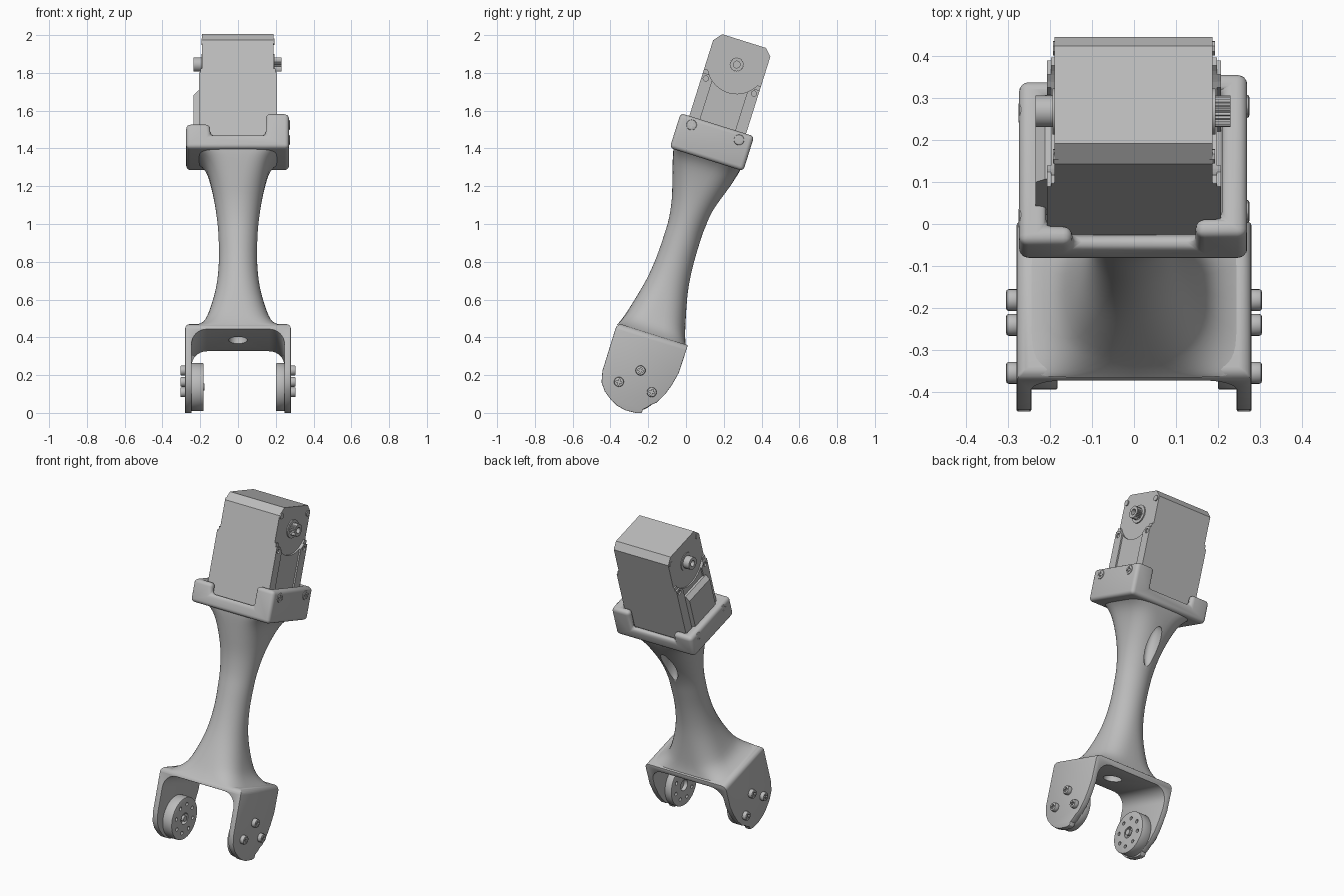
import bpy, bmesh, math
from math import cos, sin, pi
from mathutils import Matrix

if "Cube" in bpy.data.objects:
    bpy.data.objects.remove(bpy.data.objects["Cube"])

GREY = (0.5, 0.5, 0.5, 1)
mat = bpy.data.materials.new("light grey")
mat.use_nodes = True
mat.diffuse_color = GREY
mat.node_tree.nodes["Principled BSDF"].inputs["Base Color"].default_value = GREY

TILT = math.radians(-17.46)   # everything is built upright, then leaned back
MID = -0.297                  # depth of the arm's centre line
SHAFT_W, PIVOT_W = 1.84, 0.05


def finish(name, bm):
    bmesh.ops.recalc_face_normals(bm, faces=bm.faces)
    mesh = bpy.data.meshes.new(name)
    bm.to_mesh(mesh)
    bm.free()
    mesh.materials.append(mat)
    ob = bpy.data.objects.new(name, mesh)
    bpy.context.collection.objects.link(ob)
    ob.rotation_euler.x = TILT
    return ob


def prism(name, pts, a, b, along="x"):
    """Extrude an outline from a to b along x (points y, z) or y (points x, z)."""
    bm = bmesh.new()
    place = (lambda p, t: (t, p[0], p[1])) if along == "x" else (lambda p, t: (p[0], t, p[1]))
    face = bm.faces.new([bm.verts.new(place(p, a)) for p in pts])
    new = bmesh.ops.extrude_face_region(bm, geom=[face])["geom"]
    shift = (b - a, 0, 0) if along == "x" else (0, b - a, 0)
    bmesh.ops.translate(bm, vec=shift, verts=[v for v in new if isinstance(v, bmesh.types.BMVert)])
    return finish(name, bm)


def rect(a, b, c, d):
    return [(a, c), (b, c), (b, d), (a, d)]


def arc(cy, cz, r, a, b, n):
    return [(cy + r * cos(math.radians(a + (b - a) * i / n)),
             cz + r * sin(math.radians(a + (b - a) * i / n))) for i in range(n + 1)]


def disc(name, y, z, r, a, b, n=32):
    return prism(name, arc(y, z, r, 0, 360 - 360 / n, n - 1), a, b)


def ball(name, loc, size):
    bm = bmesh.new()
    bmesh.ops.create_uvsphere(bm, u_segments=32, v_segments=20, radius=1,
                              matrix=Matrix.Translation(loc) @ Matrix.Diagonal((*size, 1)))
    return finish(name, bm)


def bake(ob):
    bpy.context.view_layer.update()
    mesh = bpy.data.meshes.new_from_object(ob.evaluated_get(bpy.context.evaluated_depsgraph_get()))
    ob.modifiers.clear()
    ob.data = mesh


def boolean(ob, tools, op="DIFFERENCE"):
    for t in tools:
        m = ob.modifiers.new("cut", "BOOLEAN")
        m.operation, m.object, m.solver = op, t, "EXACT"
        bake(ob)
        bpy.data.objects.remove(t)
    return ob


def bevel(ob, width, segments=3, angle=40):
    m = ob.modifiers.new("round", "BEVEL")
    m.width, m.segments, m.angle_limit = width, segments, math.radians(angle)
    m.limit_method = "ANGLE"
    bake(ob)
    return ob


def smooth(ob, angle=35):
    bpy.ops.object.select_all(action="DESELECT")
    ob.select_set(True)
    bpy.context.view_layer.objects.active = ob
    bpy.ops.object.shade_smooth_by_angle(angle=math.radians(angle))
    return ob


# Fork: a thin rounded arch trimmed to the side outline of its cheeks
arch = ([(-0.28, -0.12)] + arc(-0.25, 0.315, 0.03, 180, 90, 5) + arc(0.25, 0.315, 0.03, 90, 0, 5)
        + [(0.28, -0.12), (0.245, -0.12)] + arc(0.165, 0.23, 0.08, 0, 90, 8)
        + arc(-0.165, 0.23, 0.08, 90, 180, 8) + [(-0.245, -0.12)])
fork = prism("fork", arch, -0.6, 0, "y")
cheek = (arc(-0.46, 0.316, 0.03, 90, 180, 4)
         + [(-0.489, 0.08), (-0.475, 0.02), (-0.445, -0.02), (-0.40, -0.053), (-0.36, -0.073),
            (-0.31, -0.083), (-0.25, -0.08), (-0.225, -0.072), (-0.222, -0.05), (-0.205, -0.035),
            (-0.19, -0.015), (-0.165, 0.005), (-0.135, 0.06), (-0.115, 0.12), (-0.10, 0.19), (-0.098, 0.346)])
boolean(fork, [prism("cheek_outline", cheek, -0.4, 0.4)], "INTERSECT")
bevel(fork, 0.007, 2, 50)
boolean(fork, [ball("cable_hole_low", (0, MID, 0.32), (0.05, 0.06, 0.08))])
smooth(fork)

# Neck: lofted superellipses, waisted in the middle and flared at both ends
stations = [(0.335, 0.268, 0.192, 8), (0.35, 0.235, 0.185, 5), (0.38, 0.195, 0.173, 3.6),
            (0.43, 0.165, 0.158, 2.8), (0.54, 0.13, 0.13, 2.3), (0.64, 0.11, 0.11, 2.1),
            (0.75, 0.101, 0.099, 2), (0.86, 0.102, 0.096, 2), (0.955, 0.108, 0.098, 2),
            (1.06, 0.122, 0.115, 2.1), (1.165, 0.143, 0.145, 2.4), (1.25, 0.167, 0.17, 3),
            (1.3, 0.195, 0.183, 4), (1.34, 0.235, 0.19, 6)]


def catmull(p0, p1, p2, p3, t):
    return [0.5 * (2 * b + (c - a) * t + (2 * a - 5 * b + 4 * c - d) * t * t
                   + (3 * b - a - 3 * c + d) * t ** 3) for a, b, c, d in zip(p0, p1, p2, p3)]


bm = bmesh.new()
rings, N, last = [], 48, len(stations) - 1
for i in range(last):
    quad = [stations[min(max(i + k, 0), last)] for k in (-1, 0, 1, 2)]
    for step in range(3 if i < last - 1 else 4):
        w, hx, hv, n = catmull(*quad, step / 3)
        ring = []
        for k in range(N):
            c, s = cos(2 * pi * k / N), sin(2 * pi * k / N)
            ring.append(bm.verts.new((hx * math.copysign(abs(c) ** (2 / n), c),
                                      MID + hv * math.copysign(abs(s) ** (2 / n), s), w)))
        rings.append(ring)
for lo, hi in zip(rings, rings[1:]):
    for k in range(N):
        bm.faces.new((lo[k], lo[(k + 1) % N], hi[(k + 1) % N], hi[k]))
bm.faces.new(rings[0])
bm.faces.new(rings[-1])
neck = finish("neck", bm)
boolean(neck, [ball("cable_dent", (0, -0.165, 1.09), (0.04, 0.065, 0.13)),
               ball("cable_hole_neck", (0, MID, 0.32), (0.05, 0.06, 0.08))])
smooth(neck, 50)

# Cup holding the motor: taller right-hand wall, low lips front and back
cup = prism("motor_cup", rect(-0.503, -0.095, 1.312, 1.505), -0.274, 0.27)
boolean(cup, [prism("cavity", rect(-0.456, -0.139, 1.36, 1.7), -0.21, 0.21),
              prism("lip_gap", rect(-0.6, 0, 1.386, 1.7), -0.147, 0.147),
              prism("low_side", rect(-0.6, 0, 1.447, 1.7), -0.4, 0)])
bevel(cup, 0.024, 4)
smooth(cup)


# Cross-head screws, pressed along x
def screw(name, y, z, r, side, x0, x1):
    head = bevel(disc(name, y, z, r, side * x0, side * x1, 24), 0.006, 2)
    d, t = r * 0.6, r * 0.16
    slots = [prism("slot", rect(y - a, y + a, z - b, z + b), side * (x1 - 0.01), side * (x1 + 0.02))
             for a, b in ((d, t), (t, d))]
    smooth(boolean(head, slots))


for side, word in ((1, "left"), (-1, "right")):
    for k, (dy, dz) in enumerate(((-0.091, 0), (0, 0.092), (0.091, 0))):
        screw(f"{word}_fork_screw_{k + 1}", MID + dy, PIVOT_W + dz, 0.026, side, 0.27, 0.305)
    for k, y in enumerate((-0.429, -0.166)):
        z = 1.463 if side > 0 else 1.41
        screw(f"{word}_cup_screw_{k + 1}", y, z, 0.028, side, 0.25, 0.275)

    # Drive horn inside each cheek, with a hub bore and a ring of holes
    inner = 0.2 if side > 0 else 0.182
    horn = bevel(disc(f"{word}_horn", MID, PIVOT_W, 0.127, side * inner, side * 0.247, 48), 0.005, 2)
    face = (side * (inner - 0.02), side * (inner + 0.025))
    tools = [disc("bore", MID, PIVOT_W, 0.034, *face)]
    for y, z in arc(MID, PIVOT_W, 0.085, 0, 315, 7):
        tools.append(disc("hole", y, z, 0.011, *face, 12))
    smooth(boolean(horn, tools))
    if side < 0:
        smooth(disc("horn_hub", MID, PIVOT_W, 0.018, -inner + 0.005, -0.24, 16))

# Motor case with chamfered top edges
case = [(-0.455, 1.36), (-0.14, 1.36), (-0.14, 1.933), (-0.175, 1.97), (-0.418, 1.97), (-0.455, 1.925)]
prism("motor_case", case, -0.19, 0.187)
bite = arc(MID, SHAFT_W, 0.155, 208, 332, 20)
for side, word in ((1, "left"), (-1, "right")):
    # Side plate below the curved edge, with thicker rails front and back
    prism(f"{word}_side_plate", [(-0.455, 1.37), (-0.455, bite[0][1])] + bite
          + [(-0.14, bite[-1][1]), (-0.14, 1.37)], side * 0.18, side * 0.198)
    for end, a, b in (("front", -0.455, -0.395), ("back", -0.2, -0.14)):
        rail = prism(f"{word}_{end}_rail", rect(a, b, 1.37, 1.745), side * 0.18, side * 0.207)
        boolean(rail, [disc("round_edge", MID, SHAFT_W, 0.155, side * 0.1, side * 0.3, 48),
                       disc("rail_hole", -0.431 if a < MID else -0.164, 1.72, 0.014,
                            side * 0.195, side * 0.22, 16)])
    for k, y in enumerate((-0.435, -0.165)):
        smooth(disc(f"{word}_case_bolt_{k + 1}", y, 1.922, 0.018, side * 0.18, side * 0.193, 8))
    smooth(disc(f"{word}_bearing", MID, SHAFT_W, 0.055, side * 0.18, side * 0.194))

# Output shafts: toothed on one side, smooth and bored on the other
teeth = [(MID + r * cos(2 * pi * k / 48), SHAFT_W + r * sin(2 * pi * k / 48))
         for k, r in enumerate((0.038, 0.034) * 24)]
boolean(prism("toothed_shaft", teeth, 0.18, 0.23),
        [disc("shaft_bore", MID, SHAFT_W, 0.018, 0.2, 0.25, 24)])
smooth(boolean(disc("smooth_shaft", MID, SHAFT_W, 0.038, -0.18, -0.235),
               [disc("shaft_bore", MID, SHAFT_W, 0.018, -0.21, -0.25, 24)]))

# Connector cover with a sloped top edge
cover = [(-0.18, 1.38), (-0.235, 1.38), (-0.235, 1.635), (-0.212, 1.66), (-0.18, 1.66)]
prism("connector_cover", cover, -0.41, -0.2, "y")
